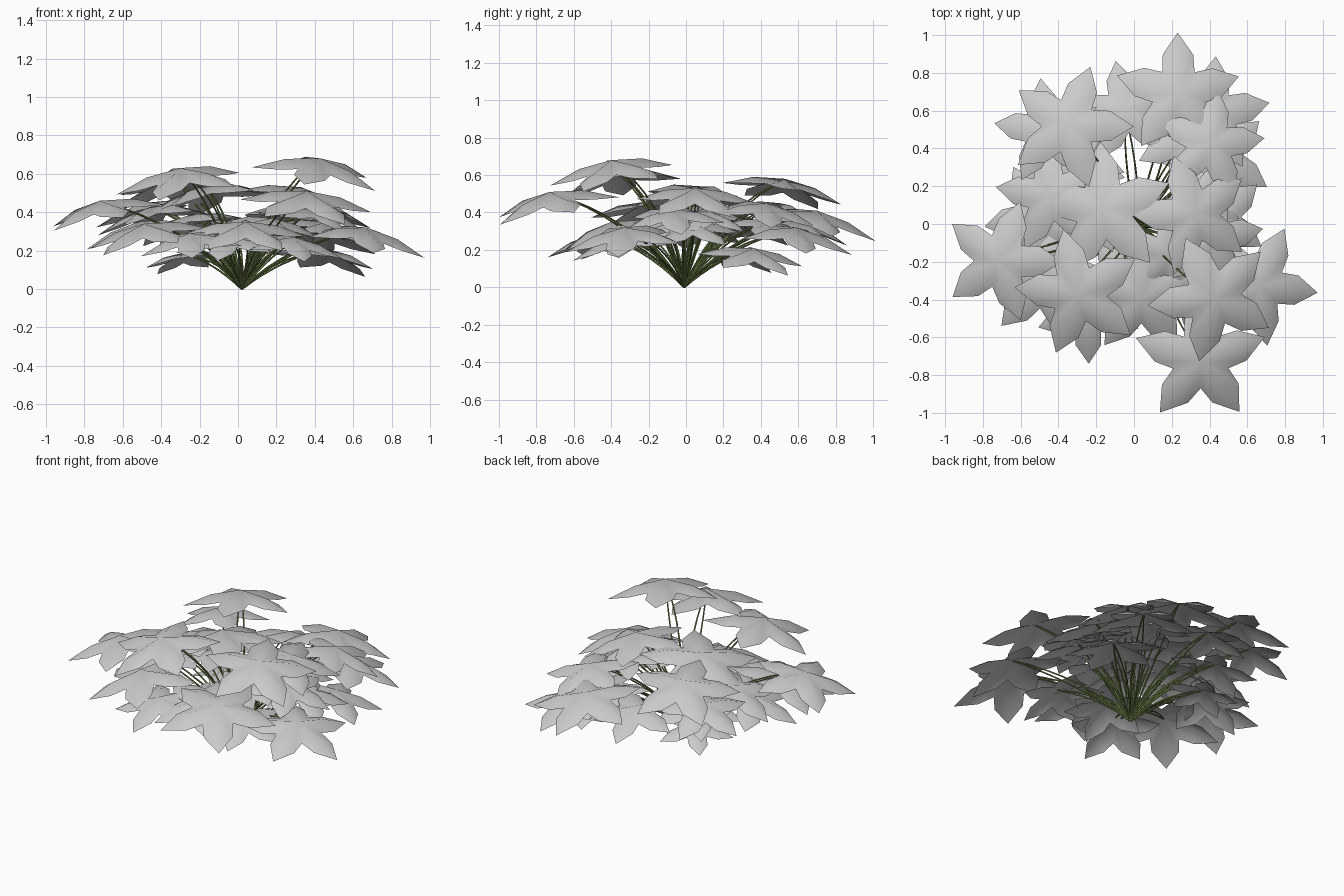
import bpy, bmesh
from math import radians, cos, sin
from mathutils import Vector, Matrix

cube = bpy.data.objects.get("Cube")
if cube:
    bpy.data.objects.remove(cube)


def make_material(name, color):
    mat = bpy.data.materials.new(name)
    mat.use_nodes = True
    mat.diffuse_color = color
    mat.node_tree.nodes["Principled BSDF"].inputs["Base Color"].default_value = color
    return mat


leaf_grey = make_material("leaf grey", (0.59, 0.59, 0.59, 1))
stem_green = make_material("stem olive green", (0.19, 0.27, 0.08, 1))

LOBES = 5
TILT = radians(12.5)
ROOT = Vector((0.02, -0.01, 0))

# Each leaf: centre x, y, z, size, direction of one lobe in degrees
LEAVES = [
    (.24, .70, .41, .34, 90),
    (-.35, .53, .58, .34, 0),
    (.41, .43, .45, .30, 80),
    (-.17, .08, .54, .37, 23),
    (.33, .05, .53, .33, 180),
    (-.72, -.20, .46, .33, 0),
    (-.30, -.38, .63, .35, 32),
    (.43, -.40, .68, .35, 43),
    (.36, -.73, .51, .36, 18),
    (.67, -.33, .32, .33, -8),
    (.04, -.40, .35, .33, 90),
    (.46, .36, .21, .30, -30),
    (-.25, -.48, .29, .28, -90),
    (-.49, -.31, .34, .34, 10),
    (-.05, .61, .36, .28, 100),
    (-.45, .15, .43, .31, 26),
    (.42, .59, .32, .32, 85),
    (.42, -.08, .42, .29, 10),
    (.18, -.17, .37, .26, -60),
    (-.28, .30, .19, .23, 60),
    (-.47, .50, .45, .29, 170),
    (.46, .03, .35, .28, 40),
    (.29, -.36, .27, .27, -75),
    (-.52, .04, .35, .30, 190),
    (-.06, -.32, .28, .27, -100),
    (-.33, .35, .36, .28, 130),
    (.27, .45, .36, .26, 60),
    (-.24, .10, .39, .27, 80),
    (.34, .12, .41, .25, -20),
]


def polar(radius, angle, z):
    return Vector((radius * cos(angle), radius * sin(angle), z))


def leaf_mesh(size, turn):
    """Shallow umbrella of pointed lobes with raised midribs."""
    bm = bmesh.new()
    step = radians(360 / LOBES)
    half = radians(20.5)
    apex = bm.verts.new((0, 0, 0))
    notches = [bm.verts.new(polar(.43, turn + (i - .5) * step, -.17))
               for i in range(LOBES)]
    for i in range(LOBES):
        a = turn + i * step
        rib = bm.verts.new(polar(.52, a, -.08))
        tip = bm.verts.new(polar(1, a, -.28))
        right = bm.verts.new(polar(.68, a - half, -.22))
        left = bm.verts.new(polar(.68, a + half, -.22))
        bm.faces.new((apex, notches[i], right, rib))
        bm.faces.new((apex, rib, left, notches[(i + 1) % LOBES]))
        bm.faces.new((rib, right, tip))
        bm.faces.new((rib, tip, left))
    bmesh.ops.scale(bm, vec=(size, size, size), verts=bm.verts)
    for face in bm.faces:
        face.smooth = True
    mesh = bpy.data.meshes.new("leaf")
    bm.to_mesh(mesh)
    bm.free()
    mesh.materials.append(leaf_grey)
    return mesh


# Leaves lean outward from the middle of the plant
for x, y, z, size, turn in LEAVES:
    leaf = bpy.data.objects.new("leaf", leaf_mesh(size, radians(turn)))
    bpy.context.collection.objects.link(leaf)
    lean_axis = Vector((-y, x, 0)).normalized()
    leaf.matrix_world = (Matrix.Translation((x, y, z))
                         @ Matrix.Rotation(TILT, 4, lean_axis))

# Paired thin stems arch from one root to every leaf
curve = bpy.data.curves.new("stems", "CURVE")
curve.dimensions = "3D"
curve.bevel_depth = 0.0055
curve.bevel_resolution = 1
curve.materials.append(stem_green)
for x, y, z, size, turn in LEAVES:
    end = Vector((x, y, z - .005))
    sideways = Vector((-y, x, 0)).normalized()
    for side in (-.045, .045):
        bend = ROOT.lerp(end, .4) + sideways * side
        bend.z = z * .75
        spline = curve.splines.new("POLY")
        steps = 8
        spline.points.add(steps)
        for i, point in enumerate(spline.points):
            t = i / steps
            p = ROOT.lerp(bend, t).lerp(bend.lerp(end, t), t)
            point.co = (p.x, p.y, p.z, 1)
            point.radius = 1.1 - .4 * t
stems = bpy.data.objects.new("stems", curve)
bpy.context.collection.objects.link(stems)

bpy.ops.object.select_all(action="DESELECT")
stems.select_set(True)
bpy.context.view_layer.objects.active = stems
bpy.ops.object.convert(target="MESH")
bpy.ops.object.shade_smooth_by_angle(angle=radians(50))
